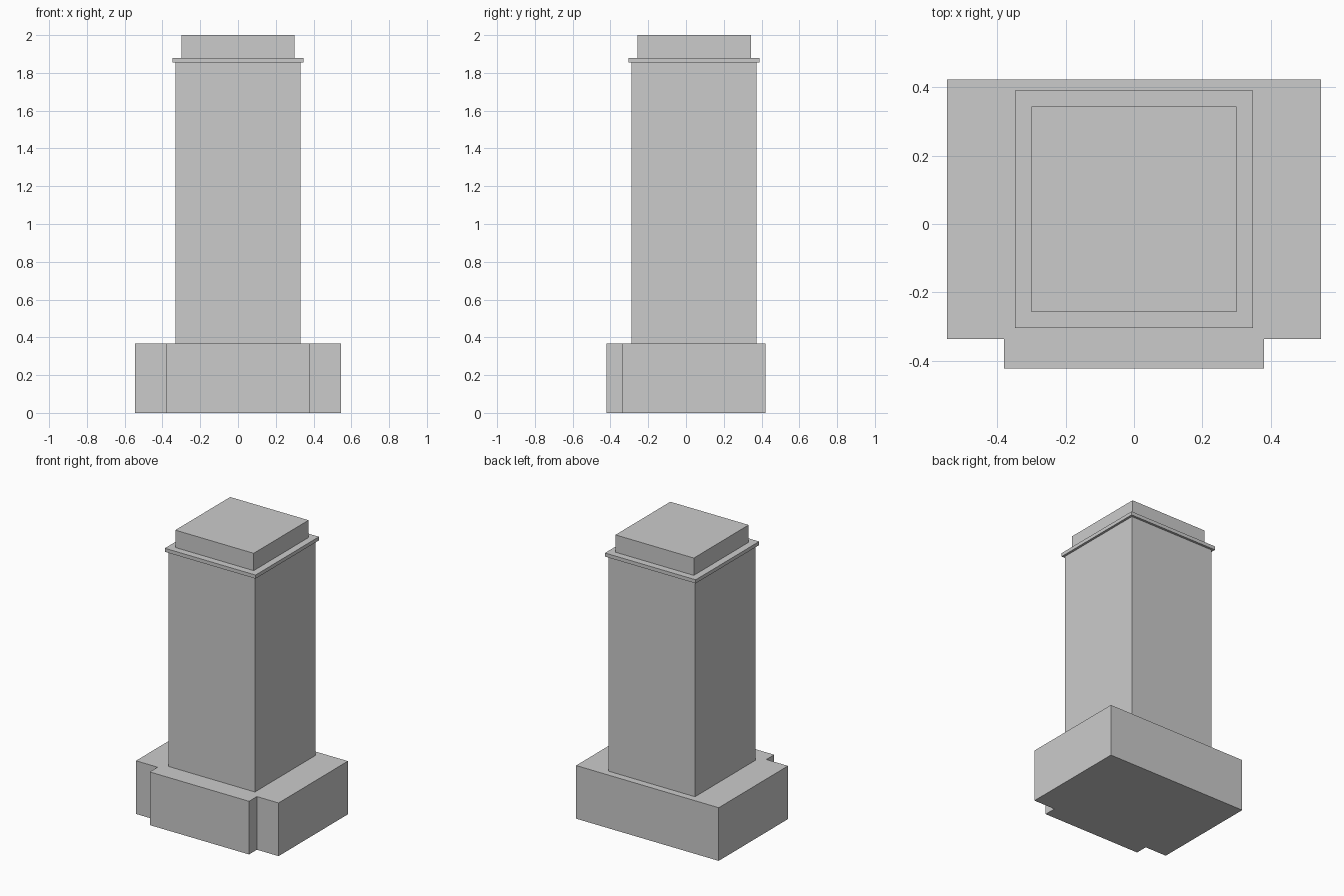
import bpy, bmesh

if "Cube" in bpy.data.objects:
    bpy.data.objects.remove(bpy.data.objects["Cube"])


def prism(name, outline, z0, z1):
    """Extrude a flat outline from z0 up to z1."""
    bm = bmesh.new()
    face = bm.faces.new([bm.verts.new((x, y, z0)) for x, y in outline])
    ext = bmesh.ops.extrude_face_region(bm, geom=[face])
    top = [v for v in ext["geom"] if isinstance(v, bmesh.types.BMVert)]
    bmesh.ops.translate(bm, verts=top, vec=(0, 0, z1 - z0))
    bmesh.ops.recalc_face_normals(bm, faces=bm.faces)
    mesh = bpy.data.meshes.new(name)
    bm.to_mesh(mesh)
    bm.free()
    obj = bpy.data.objects.new(name, mesh)
    bpy.context.collection.objects.link(obj)
    return obj


def square(half, cy=0.043):
    return [(-half, cy - half), (half, cy - half), (half, cy + half), (-half, cy + half)]


# Podium: wide block with a projecting front bay
right = [(0.38, -0.422), (0.38, -0.336), (0.546, -0.336), (0.546, 0.422)]
prism("podium", right + [(-x, y) for x, y in reversed(right)], 0, 0.368)

# Tower shaft, projecting cornice and set-back roof block
prism("tower_shaft", square(0.331), 0.368, 1.855)
prism("cornice", square(0.347), 1.855, 1.88)
prism("roof_block", square(0.30), 1.88, 2.0)
